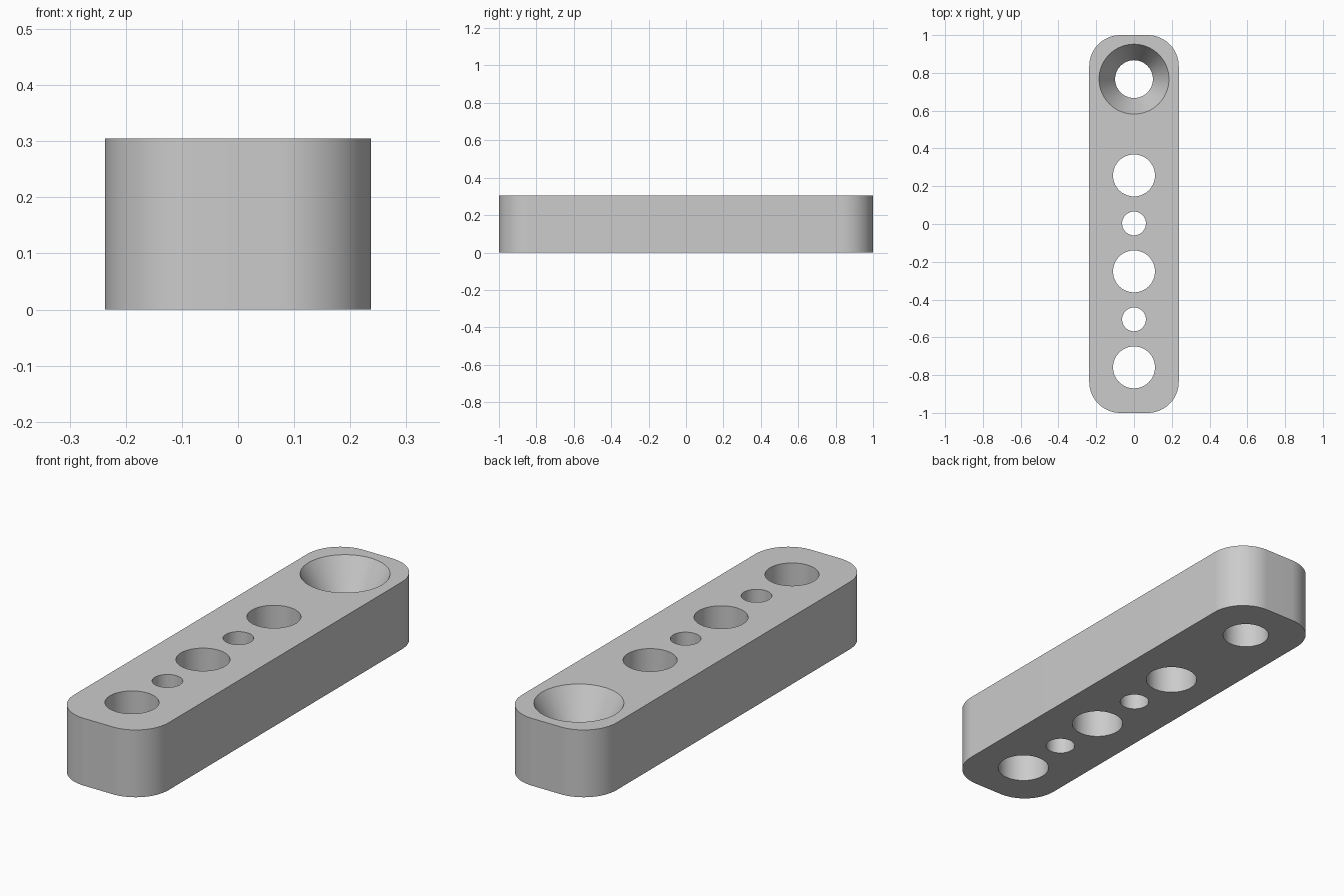
import bpy
import bmesh
import math

cube = bpy.data.objects.get("Cube")
if cube:
    bpy.data.objects.remove(cube, do_unlink=True)

HALF_W, HALF_L, HEIGHT, CORNER = 0.237, 1.0, 0.305, 0.165
SINK_DEPTH = 0.15
SPACING = 0.254

grey = bpy.data.materials.new("light_grey")
grey.use_nodes = True
grey.diffuse_color = (0.6, 0.6, 0.6, 1)
grey.node_tree.nodes["Principled BSDF"].inputs["Base Color"].default_value = (0.6, 0.6, 0.6, 1)


def make_object(name, bm):
    bmesh.ops.recalc_face_normals(bm, faces=bm.faces)
    mesh = bpy.data.meshes.new(name)
    bm.to_mesh(mesh)
    bm.free()
    mesh.materials.append(grey)
    obj = bpy.data.objects.new(name, mesh)
    bpy.context.collection.objects.link(obj)
    return obj


def rounded_bar(name, steps=20):
    """Rounded rectangle extruded upward."""
    bm = bmesh.new()
    verts = []
    for quarter, (sx, sy) in enumerate([(1, 1), (-1, 1), (-1, -1), (1, -1)]):
        for i in range(steps + 1):
            a = (quarter + i / steps) * math.pi / 2
            verts.append(bm.verts.new((sx * (HALF_W - CORNER) + CORNER * math.cos(a),
                                       sy * (HALF_L - CORNER) + CORNER * math.sin(a), 0)))
    base = bm.faces.new(verts)
    top = bmesh.ops.extrude_face_region(bm, geom=[base], use_keep_orig=True)
    bmesh.ops.translate(bm, vec=(0, 0, HEIGHT),
                        verts=[v for v in top["geom"] if isinstance(v, bmesh.types.BMVert)])
    return make_object(name, bm)


def turned_cutter(name, y, profile, sides=64):
    """Solid of revolution from (radius, height) pairs."""
    bm = bmesh.new()
    rings = [[bm.verts.new((r * math.cos(math.tau * i / sides),
                            y + r * math.sin(math.tau * i / sides), z))
              for i in range(sides)] for r, z in profile]
    for low, high in zip(rings, rings[1:]):
        for i in range(sides):
            j = (i + 1) % sides
            bm.faces.new((low[i], low[j], high[j], high[i]))
    bm.faces.new(rings[0])
    bm.faces.new(rings[-1])
    obj = make_object(name, bm)
    obj.hide_render = True
    return obj


bar = rounded_bar("drilled_bar")

# Row of alternating large and small through holes
cutters = []
for i in range(5):
    radius = 0.063 if i % 2 else 0.111
    cutters.append(turned_cutter("hole_cutter", -0.759 + i * SPACING,
                                 [(radius, -0.1), (radius, HEIGHT + 0.1)]))

# Countersunk hole at the back end
slope = (0.185 - 0.1) / SINK_DEPTH
cutters.append(turned_cutter("countersink_cutter", 0.767,
                             [(0.1, -0.1), (0.1, HEIGHT - SINK_DEPTH),
                              (0.185 + slope * 0.1, HEIGHT + 0.1)]))

# Drill the holes, then discard the cutters
bpy.ops.object.select_all(action="DESELECT")
bar.select_set(True)
bpy.context.view_layer.objects.active = bar
for cutter in cutters:
    mod = bar.modifiers.new("drill", "BOOLEAN")
    mod.operation = "DIFFERENCE"
    mod.solver = "EXACT"
    mod.object = cutter
    bpy.ops.object.modifier_apply(modifier=mod.name)
    bpy.data.objects.remove(cutter, do_unlink=True)

bpy.ops.object.shade_smooth_by_angle(angle=math.radians(25))
